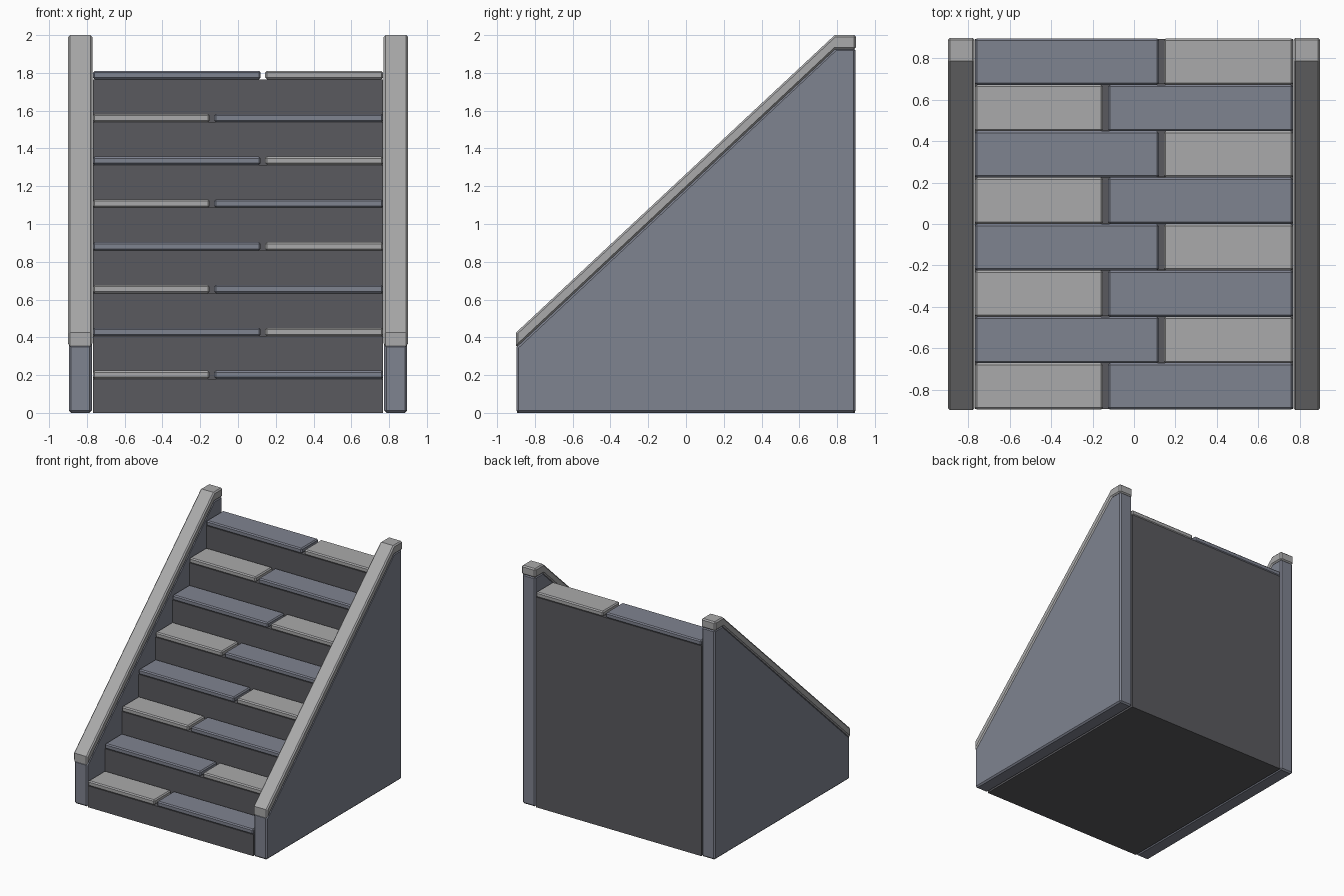
import bpy
import bmesh
import math

if "Cube" in bpy.data.objects:
    bpy.data.objects.remove(bpy.data.objects["Cube"])


def make_mat(name, rgb):
    m = bpy.data.materials.new(name)
    m.diffuse_color = (*rgb, 1.0)
    m.use_nodes = True
    m.node_tree.nodes["Principled BSDF"].inputs["Base Color"].default_value = m.diffuse_color
    return m


LIGHT = make_mat("light_stone", (0.40, 0.40, 0.405))
BLUE = make_mat("blue_grey_stone", (0.212, 0.227, 0.279))
DARK = make_mat("dark_stone", (0.102, 0.102, 0.112))


def extrude_profile(name, pts, x0, x1, mat, bevel=0.0):
    """Extrude a (y, z) outline along x, with chamfered sharp edges."""
    bm = bmesh.new()
    face = bm.faces.new([bm.verts.new((x0, y, z)) for y, z in pts])
    res = bmesh.ops.extrude_face_region(bm, geom=[face])
    for v in res["geom"]:
        if isinstance(v, bmesh.types.BMVert):
            v.co.x = x1
    bmesh.ops.recalc_face_normals(bm, faces=bm.faces[:])
    if bevel:
        sharp = [e for e in bm.edges if e.calc_face_angle() > math.radians(60)]
        bmesh.ops.bevel(bm, geom=sharp, offset=bevel, segments=1,
                        affect='EDGES', clamp_overlap=True)
    mesh = bpy.data.meshes.new(name)
    bm.to_mesh(mesh)
    bm.free()
    mesh.materials.append(mat)
    ob = bpy.data.objects.new(name, mesh)
    bpy.context.collection.objects.link(ob)
    return ob


STEPS = 8
FRONT, BACK = -0.897, 0.897
RUN = (BACK - FRONT) / STEPS
RISE = 0.2266
BASE = 0.18        # top of the core under the first tread
THICK = 0.044      # tread thickness
HALF = 0.768       # half width of the stair

# Stepped core
outline = [(BACK - 0.003, 0), (FRONT + 0.003, 0)]
for k in range(STEPS):
    z = BASE + k * RISE
    outline.append((FRONT + k * RUN + 0.003, z))
    end = FRONT + (k + 1) * RUN + 0.003 if k < STEPS - 1 else BACK - 0.003
    outline.append((end, z))
extrude_profile("stair_core", outline, -HALF, HALF, DARK)

# Two tread slabs per step, the joint alternating sides
for k in range(STEPS):
    y0, y1 = FRONT + k * RUN, FRONT + (k + 1) * RUN
    z0 = BASE + k * RISE
    slab = [(y0, z0), (y1, z0), (y1, z0 + THICK), (y0, z0 + THICK)]
    joint = -0.138 if k % 2 == 0 else 0.132
    left, right = (LIGHT, BLUE) if k % 2 == 0 else (BLUE, LIGHT)
    extrude_profile(f"tread_left_{k + 1}", slab, -HALF, joint - 0.012, left, 0.009)
    extrude_profile(f"tread_right_{k + 1}", slab, joint + 0.012, HALF, right, 0.009)

# Side walls with sloping coping stones
wall = [(-0.898, 0), (0.898, 0), (0.898, 1.93), (0.79, 1.93), (-0.898, 0.35)]
cap = [(-0.9, 0.345), (0.79, 1.925), (0.9, 1.925), (0.9, 2.0), (0.787, 2.0), (-0.9, 0.425)]
for side, s in (("left", -1), ("right", 1)):
    extrude_profile(f"side_wall_{side}", wall, s * 0.774, s * 0.896, BLUE, 0.012)
    extrude_profile(f"coping_{side}", cap, s * 0.771, s * 0.9, LIGHT, 0.01)
